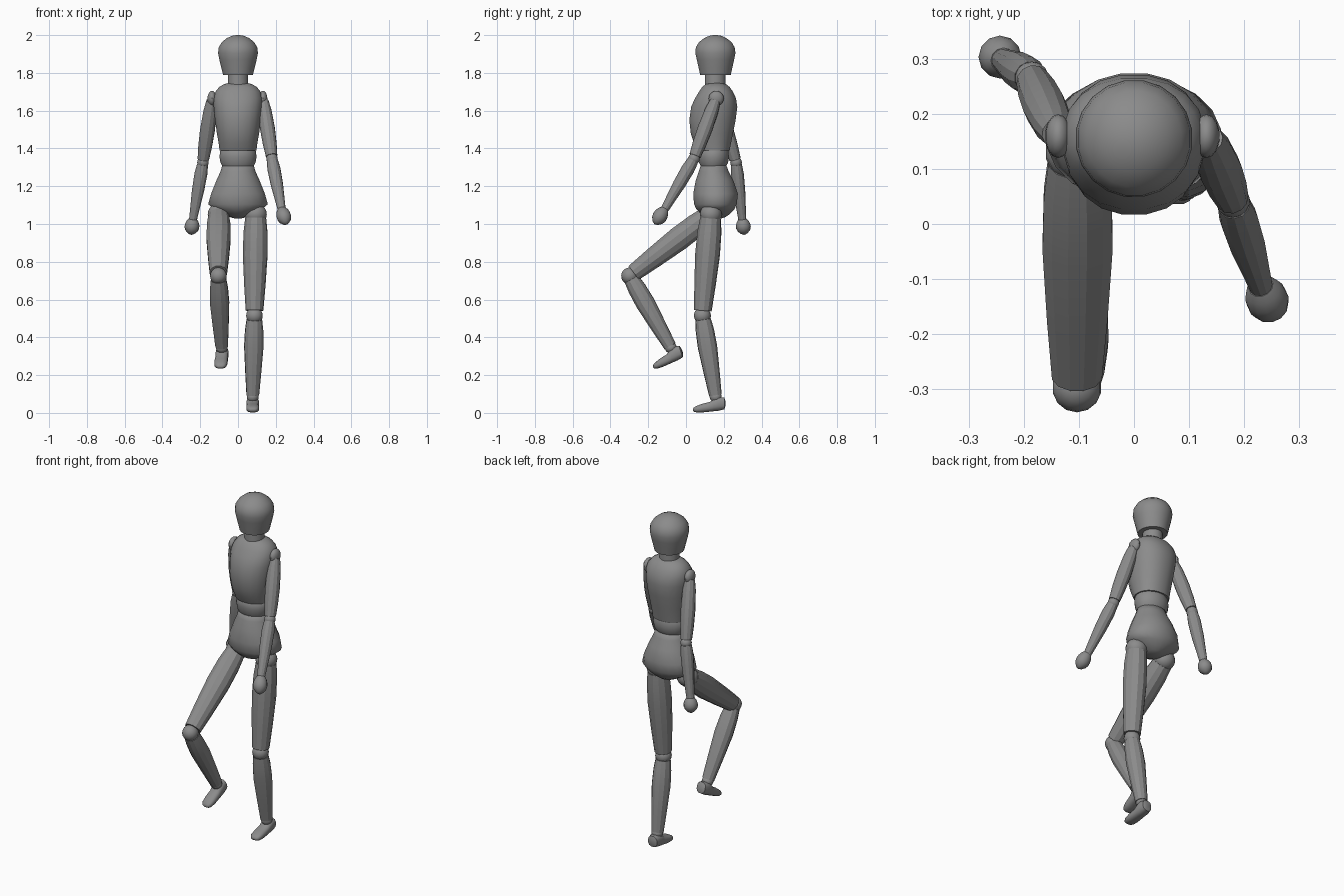
import bpy, bmesh, math
from mathutils import Vector, Matrix, Euler

grey = bpy.data.materials.new("dark_grey")
grey.diffuse_color = (.26, .26, .26, 1)


def finish(name, bm, angle):
    bmesh.ops.recalc_face_normals(bm, faces=bm.faces)
    me = bpy.data.meshes.new(name)
    bm.to_mesh(me)
    bm.free()
    me.materials.append(grey)
    me.shade_smooth()
    me.set_sharp_from_angle(angle=math.radians(angle))
    ob = bpy.data.objects.new(name, me)
    bpy.context.collection.objects.link(ob)
    return ob


def loft(name, rings, n=16, mat=Matrix(), angle=40, power=1.0):
    """Skin elliptical rings (cx, cy, z, rx, ry); power < 1 squares them off."""
    bm = bmesh.new()
    loops = []
    for cx, cy, z, rx, ry in rings:
        loop = []
        for i in range(n):
            a = 2 * math.pi * (i + 0.5) / n
            c, s = math.cos(a), math.sin(a)
            p = Vector((cx + rx * math.copysign(abs(c) ** power, c),
                        cy + ry * math.copysign(abs(s) ** power, s), z))
            loop.append(bm.verts.new(mat @ p))
        loops.append(loop)
    for a, b in zip(loops, loops[1:]):
        for i in range(n):
            j = (i + 1) % n
            bm.faces.new((a[i], a[j], b[j], b[i]))
    bm.faces.new(loops[0])
    bm.faces.new(loops[-1])
    return finish(name, bm, angle)


def body(name, rows, n=20, angle=50, power=1.0):
    """Body block from rows of (z, half width, front y, back y)."""
    rings = [(0, (f + b) / 2, z, w, (b - f) / 2) for z, w, f, b in rows]
    loft(name, rings, n, angle=angle, power=power)


def limb(name, p, q, profile, n=12, angle=25):
    """Round limb from p to q with (fraction, radius) profile."""
    p, q = Vector(p), Vector(q)
    d = q - p
    mat = Matrix.Translation(p) @ d.to_track_quat('Z', 'Y').to_matrix().to_4x4()
    loft(name, [(0, 0, t * d.length, r, r) for t, r in profile], n, mat, angle)


def ball(name, c, r):
    bm = bmesh.new()
    bmesh.ops.create_uvsphere(bm, u_segments=14, v_segments=10, radius=1)
    bmesh.ops.scale(bm, vec=r, verts=bm.verts)
    bmesh.ops.translate(bm, vec=c, verts=bm.verts)
    finish(name, bm, 40)


# Head, neck and trunk
body("head", [(1.79, .080, .074, .238), (1.83, .090, .065, .247),
              (1.87, .100, .056, .256), (1.905, .107, .048, .263),
              (1.935, .103, .051, .259), (1.962, .087, .067, .243),
              (1.984, .060, .095, .215), (1.996, .033, .122, .188),
              (2.0, .010, .145, .165)])
body("neck", [(1.72, .055, .10, .21), (1.80, .053, .10, .21)])
body("chest", [(1.39, .099, .060, .232), (1.43, .104, .040, .240),
               (1.48, .113, .024, .250), (1.55, .123, .016, .264),
               (1.62, .130, .026, .273), (1.665, .131, .046, .266),
               (1.70, .121, .068, .250), (1.725, .101, .085, .232),
               (1.741, .074, .104, .212), (1.748, .043, .125, .190)], power=.92)
body("waist", [(1.40, .085, .075, .220), (1.385, .096, .064, .226),
               (1.355, .099, .064, .228), (1.325, .094, .068, .224),
               (1.305, .084, .078, .212)])
body("pelvis", [(1.318, .083, .080, .212), (1.28, .093, .067, .226),
                (1.23, .116, .050, .252), (1.16, .144, .037, .276),
                (1.105, .160, .041, .270), (1.078, .128, .054, .257),
                (1.055, .086, .076, .236), (1.038, .050, .110, .212),
                (1.03, .020, .145, .190)], angle=75)

# Arms: shoulder, elbow, wrist, hand tip
arms = {
    "right": ((-.138, .16, 1.665), (-.186, .265, 1.325), (-.238, .298, 1.025), (-.250, .310, .944)),
    "left": ((.132, .16, 1.665), (.180, .042, 1.345), (.231, -.113, 1.078), (.255, -.165, 1.000)),
}
for side, (shoulder, elbow, wrist, tip) in arms.items():
    ball(side + "_shoulder", shoulder, (.024, .040, .040))
    limb(side + "_upper_arm", shoulder, elbow,
         [(.04, .028), (.2, .036), (.5, .040), (.75, .037), (.95, .031)])
    ball(side + "_elbow", elbow, (.031, .031, .031))
    limb(side + "_forearm", elbow, wrist,
         [(.04, .030), (.2, .035), (.5, .033), (.8, .026), (1.03, .021)])
    limb(side + "_hand", wrist, tip,
         [(0, .023), (.15, .032), (.35, .038), (.55, .039), (.75, .033),
          (.92, .019), (1, .006)], angle=45)

# Legs: hip, knee, ankle, foot pitch, foot yaw
legs = {
    "right": ((-.102, .132, 1.052), (-.104, -.298, .725), (-.086, -.080, .345), 18, -5),
    "left": ((.094, .132, 1.052), (.087, .087, .515), (.078, .157, .085), 0, 0),
}
# Foot sections: forward distance, bottom, top, half width
foot = [(-.051, -.052, -.020, .020), (-.046, -.067, -.004, .029),
        (-.015, -.075, .002, .034), (.010, -.077, -.010, .034),
        (.030, -.079, -.026, .034), (.070, -.083, -.036, .035),
        (.100, -.083, -.047, .032), (.115, -.079, -.056, .024),
        (.121, -.073, -.064, .012)]
for side, (hip, knee, ankle, pitch, yaw) in legs.items():
    ball(side + "_hip", hip, (.060, .058, .056))
    limb(side + "_thigh", hip, knee,
         [(.04, .056), (.18, .064), (.4, .066), (.7, .057), (.95, .047)])
    ball(side + "_knee", knee, (.045, .045, .045))
    limb(side + "_shin", knee, ankle,
         [(.05, .042), (.18, .049), (.38, .052), (.7, .043), (.98, .034)])
    ball(side + "_ankle", ankle, (.032, .032, .030))
    rot = Euler((math.radians(pitch), 0, math.radians(yaw))).to_matrix().to_4x4()
    mat = Matrix.Translation(ankle) @ rot @ Matrix.Rotation(math.radians(90), 4, 'X')
    loft(side + "_foot", [(0, (lo + hi) / 2, d, w, (hi - lo) / 2)
                          for d, lo, hi, w in foot], 12, mat, 45, .75)
